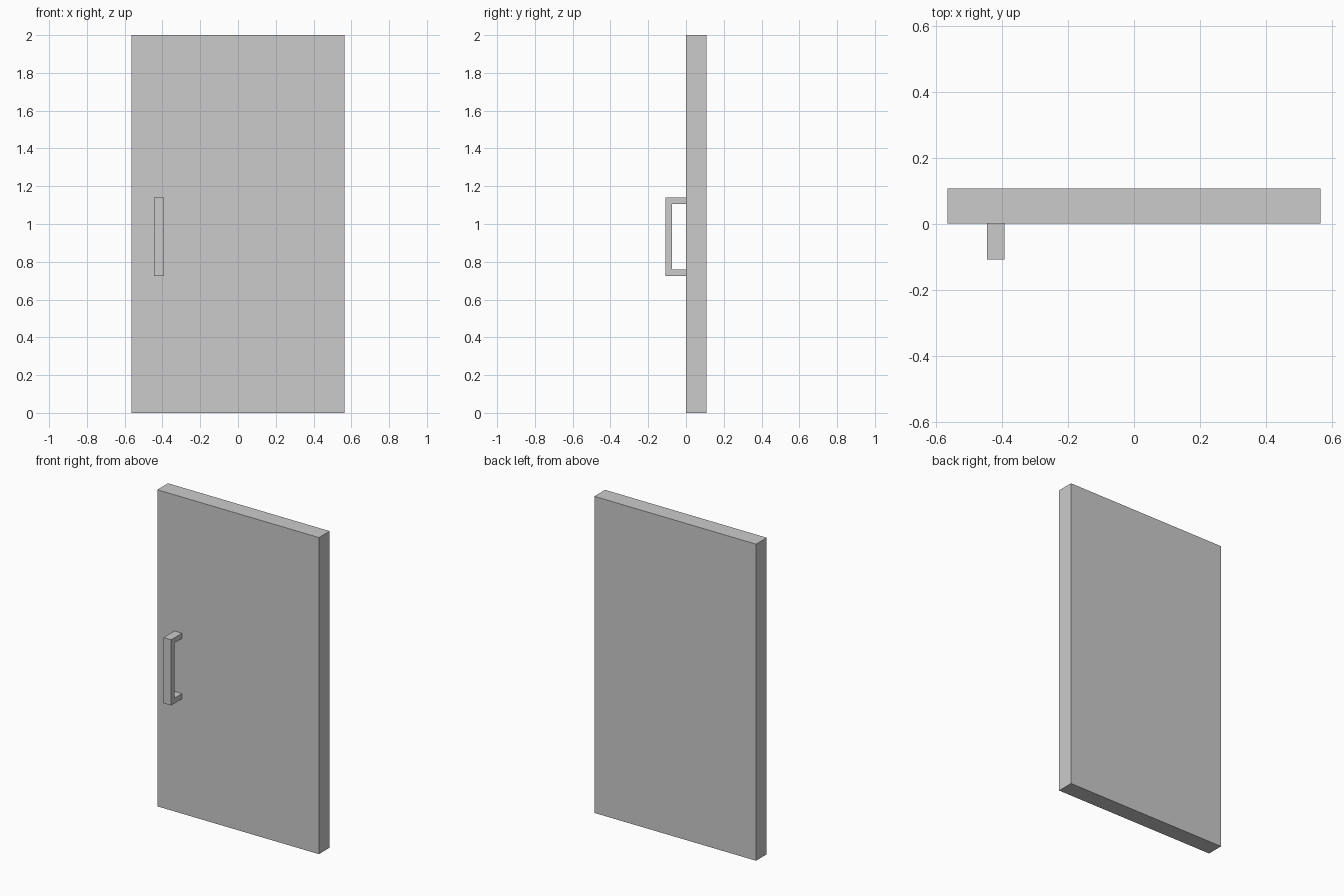
import bpy
import bmesh
from mathutils import Vector

if "Cube" in bpy.data.objects:
    bpy.data.objects.remove(bpy.data.objects["Cube"])


def extrude_profile(name, yz_points, x0, x1):
    """Extrude a closed side profile (y, z) from x0 to x1."""
    bm = bmesh.new()
    face = bm.faces.new([bm.verts.new((x0, y, z)) for y, z in yz_points])
    result = bmesh.ops.extrude_face_region(bm, geom=[face])
    verts = [g for g in result["geom"] if isinstance(g, bmesh.types.BMVert)]
    bmesh.ops.translate(bm, verts=verts, vec=Vector((x1 - x0, 0, 0)))
    bmesh.ops.recalc_face_normals(bm, faces=bm.faces)
    mesh = bpy.data.meshes.new(name)
    bm.to_mesh(mesh)
    bm.free()
    obj = bpy.data.objects.new(name, mesh)
    bpy.context.collection.objects.link(obj)
    return obj


FRONT = 0.001   # front face of the door
DEPTH = 0.108   # half of the overall depth

# Door panel
extrude_profile("door_panel",
                [(FRONT, 0), (DEPTH, 0), (DEPTH, 2), (FRONT, 2)],
                -0.565, 0.565)

# Pull handle: C-shaped bracket, open towards the door
bottom, top, bar = 0.725, 1.14, 0.033
grip = -DEPTH + bar
extrude_profile("pull_handle",
                [(FRONT, bottom), (-DEPTH, bottom), (-DEPTH, top), (FRONT, top),
                 (FRONT, top - bar), (grip, top - bar),
                 (grip, bottom + bar), (FRONT, bottom + bar)],
                -0.445, -0.392)
